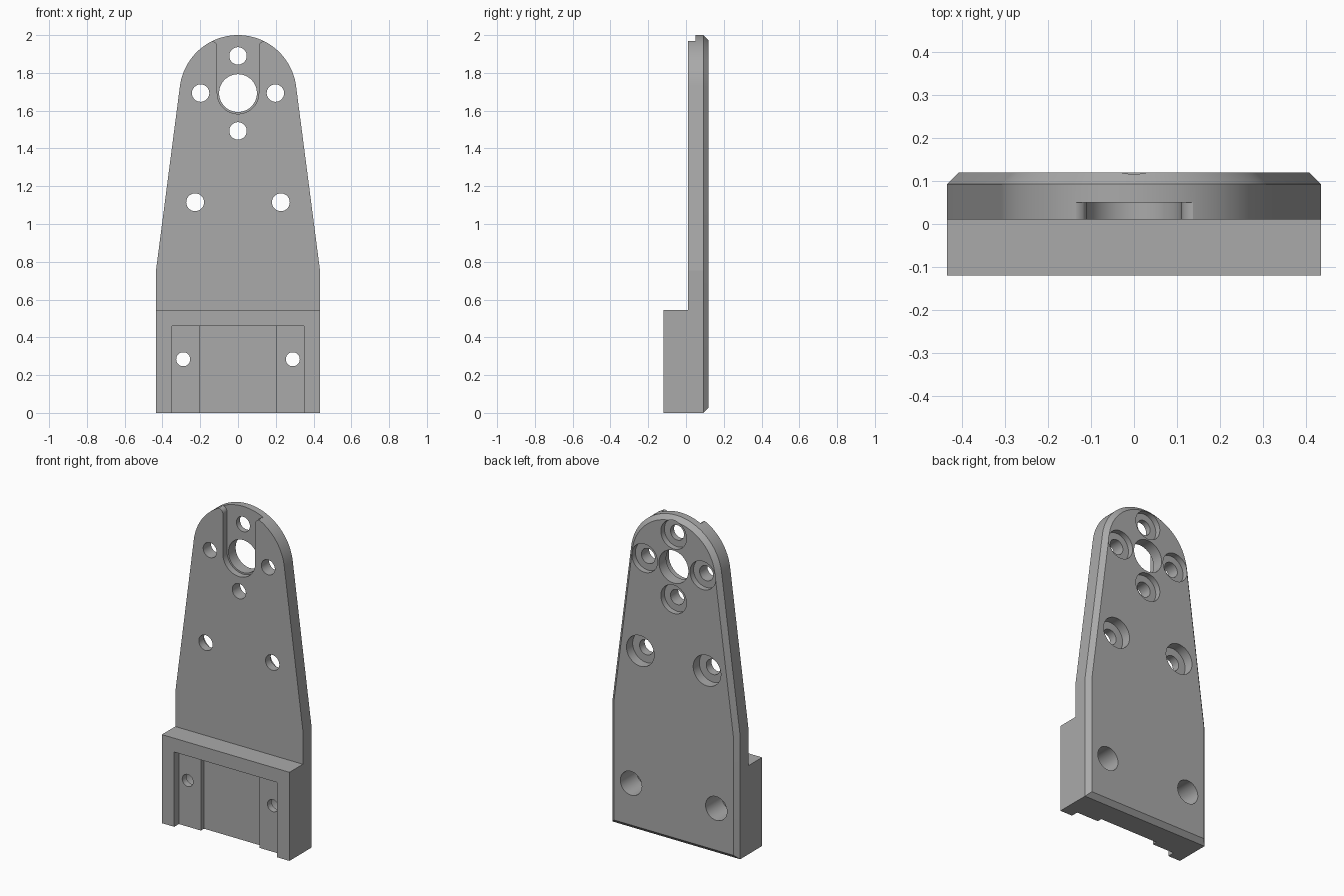
import bpy, bmesh, math

if "Cube" in bpy.data.objects:
    bpy.data.objects.remove(bpy.data.objects["Cube"])

W, R, CZ = 0.434, 0.31, 1.69          # half width, top radius, top arc centre
SHOULDER, CHAMFER = 0.755, 0.027
FRONT, FACE, BACK = -0.12, 0.01, 0.12  # block front, plate front, plate back


def loft(name, layers):
    """Closed solid through equal-length xz profiles, given as (y, points)."""
    bm = bmesh.new()
    rings = [[bm.verts.new((x, y, z)) for x, z in pts] for y, pts in layers]
    n = len(rings[0])
    for a, b in zip(rings, rings[1:]):
        for i in range(n):
            j = (i + 1) % n
            bm.faces.new((a[i], a[j], b[j], b[i]))
    bm.faces.new(rings[0])
    bm.faces.new(rings[-1])
    bmesh.ops.recalc_face_normals(bm, faces=bm.faces)
    me = bpy.data.meshes.new(name)
    bm.to_mesh(me)
    bm.free()
    ob = bpy.data.objects.new(name, me)
    bpy.context.collection.objects.link(ob)
    return ob


def arc(cx, cz, r, a0, a1, n):
    return [(cx + r * math.cos(math.radians(a0 + (a1 - a0) * i / n)),
             cz + r * math.sin(math.radians(a0 + (a1 - a0) * i / n))) for i in range(n + 1)]


def outline(inset):
    """Tapered plate with a round top, offset inwards."""
    dx, dz = W, SHOULDER - CZ
    tan = math.degrees(math.atan2(dz, dx) + math.acos(R / math.hypot(dx, dz)))
    w, s = W - inset, SHOULDER - inset * math.tan(math.radians(tan / 2))
    return ([(-w, inset), (w, inset), (w, s)]
            + arc(0, CZ, R - inset, tan, 180 - tan, 48) + [(-w, s)])


def cut(cutter):
    mod = body.modifiers.new("cut", 'BOOLEAN')
    mod.operation, mod.solver, mod.object = 'DIFFERENCE', 'EXACT', cutter
    bpy.context.view_layer.objects.active = body
    bpy.ops.object.modifier_apply(modifier=mod.name)
    bpy.data.objects.remove(cutter)


def box_cut(x, z0, z1, y0, y1):
    p = [(-x, z0), (x, z0), (x, z1), (-x, z1)]
    cut(loft("box_cutter", [(y0, p), (y1, p)]))


def hole(x, z, r, y0=-0.3, y1=0.3):
    p = arc(x, z, r, 0, 355, 71)
    cut(loft("hole_cutter", [(y0, p), (y1, p)]))


# plate and block in one body, back edges chamfered
body = loft("mounting_bracket", [(FRONT, outline(0)), (BACK - CHAMFER, outline(0)),
                                 (BACK, outline(CHAMFER))])
box_cut(1, 0.545, 3, -0.5, FACE)

# stepped recess in the block front
box_cut(0.35, -0.5, 0.46, -0.5, -0.075)
box_cut(0.20, -0.5, 0.46, -0.5, -0.045)

# slot with flared mouth on the upper front
right = arc(0.14, 1.938, 0.03, 180, 90, 10) + [(0.14, 2.2)]
left = [(-x, z) for x, z in reversed(right)]
slot = arc(0, 1.693, 0.11, 180, 360, 36) + right + left
cut(loft("slot_cutter", [(-0.3, slot), (0.05, slot)]))

# large bore, then screw holes with counterbores: x, z, radius, bore radius, bore depth
hole(0, 1.693, 0.1)
screws = [(0, 1.89, 0.046, 0.087, 0.035), (0, 1.493, 0.046, 0.087, 0.035)]
for s in (-1, 1):
    screws += [(s * 0.198, 1.693, 0.046, 0.087, 0.035),
               (s * 0.227, 1.115, 0.047, 0.094, 0.06),
               (s * 0.29, 0.284, 0.037, 0.073, 0.155)]
for x, z, r, bore, depth in screws:
    hole(x, z, r)
    hole(x, z, bore, BACK - depth, 0.3)

# grey metal, smooth only along the round walls
mat = bpy.data.materials.new("grey_metal")
mat.diffuse_color = (0.4, 0.4, 0.4, 1)
mat.use_nodes = True
mat.node_tree.nodes["Principled BSDF"].inputs["Base Color"].default_value = mat.diffuse_color
body.data.materials.clear()
body.data.materials.append(mat)
bpy.ops.object.select_all(action='DESELECT')
body.select_set(True)
bpy.context.view_layer.objects.active = body
bpy.ops.object.shade_smooth_by_angle(angle=math.radians(6))
